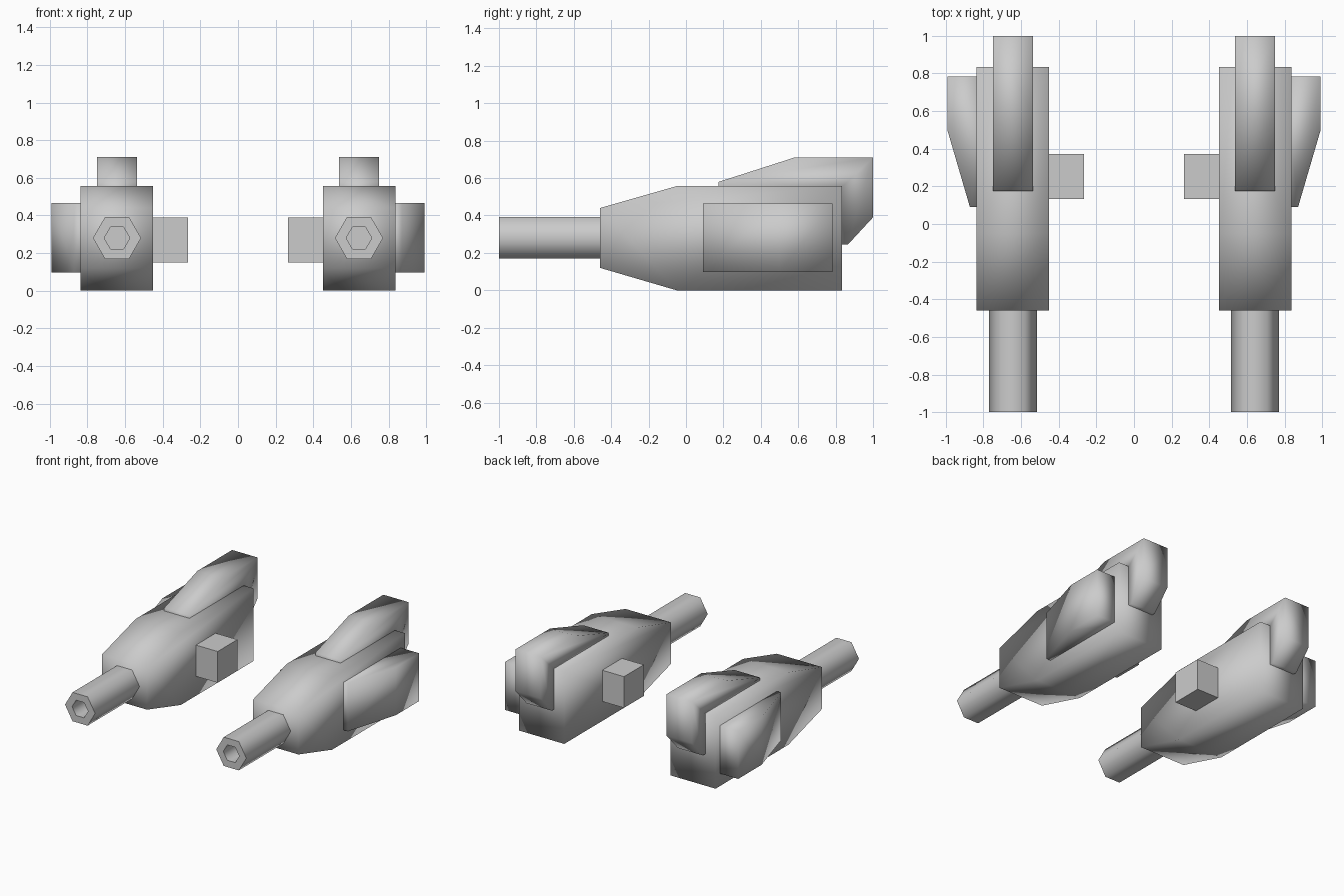
import bpy, bmesh, math

if "Cube" in bpy.data.objects:
    bpy.data.objects.remove(bpy.data.objects["Cube"])

CX = 0.643  # centre line of the right-hand unit


def finish(name, bm):
    """Turn a bmesh into a smooth object mirrored to the other side."""
    bmesh.ops.recalc_face_normals(bm, faces=bm.faces)
    for f in bm.faces:
        f.smooth = True
    me = bpy.data.meshes.new(name)
    bm.to_mesh(me)
    bm.free()
    ob = bpy.data.objects.new(name, me)
    bpy.context.collection.objects.link(ob)
    mod = ob.modifiers.new("Mirror", 'MIRROR')
    mod.use_axis[0] = True
    mod.use_mirror_merge = False
    return ob


def loft(name, rings):
    """Join rings of points with side faces and cap both ends."""
    bm = bmesh.new()
    loops = [[bm.verts.new(p) for p in ring] for ring in rings]
    n = len(loops[0])
    for a, b in zip(loops, loops[1:]):
        for i in range(n):
            j = (i + 1) % n
            bm.faces.new((a[i], a[j], b[j], b[i]))
    bm.faces.new(loops[0])
    bm.faces.new(loops[-1])
    return finish(name, bm)


def side_prism(name, profile, x0, x1):
    """Extrude a (y, z) profile across x."""
    return loft(name, [[(x, y, z) for y, z in profile] for x in (x0, x1)])


def hex_ring(y, r, cz=0.28):
    return [(CX + r * math.cos(i * math.pi / 3), y,
             cz + r * math.sin(i * math.pi / 3)) for i in range(6)]


# Main body with tapered nose
side_prism("body", [(-0.46, 0.12), (-0.05, 0), (0.835, 0), (0.835, 0.557),
                    (-0.05, 0.557), (-0.46, 0.44)], 0.451, 0.836)

# Rear top fin that wraps over the back of the body
side_prism("top_fin", [(0.175, 0.5), (0.175, 0.58), (0.58, 0.71), (1.0, 0.71),
                       (1.0, 0.39), (0.866, 0.245), (0.78, 0.245), (0.78, 0.5)],
           CX - 0.107, CX + 0.107)

# Wedge-shaped outer pod, seen from above and extruded in z
pod = [(0.8, 0.09), (0.872, 0.09), (0.992, 0.5), (0.992, 0.783), (0.8, 0.783)]
loft("side_pod", [[(x, y, z) for x, y in pod] for z in (0.097, 0.465)])

# Square mounting peg on the inner side
side_prism("mount_peg", [(0.133, 0.15), (0.373, 0.15), (0.373, 0.39),
                         (0.133, 0.39)], 0.266, 0.48)

# Six-sided barrel with a recessed bore
loft("barrel", [hex_ring(-0.42, 0.128), hex_ring(-1.0, 0.128),
                hex_ring(-1.0, 0.068), hex_ring(-0.85, 0.068)])

# Keep crisp rims on the peg and barrel
for name in ("mount_peg", "barrel"):
    ob = bpy.data.objects[name]
    bpy.ops.object.select_all(action='DESELECT')
    ob.select_set(True)
    bpy.context.view_layer.objects.active = ob
    bpy.ops.object.shade_smooth_by_angle(angle=math.radians(65))
